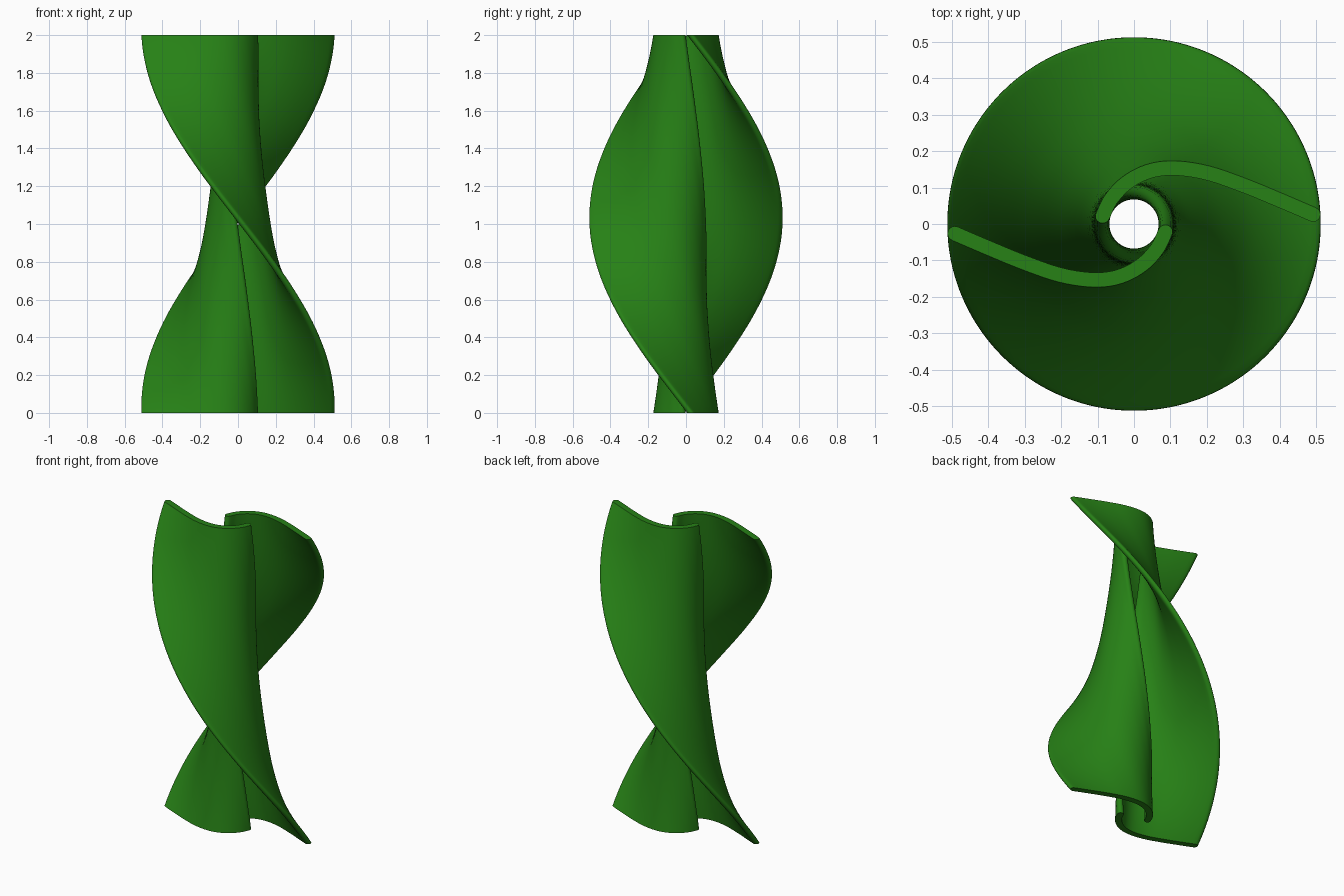
import bpy, bmesh
from math import sin, cos, pi
from mathutils import Vector

if "Cube" in bpy.data.objects:
    bpy.data.objects.remove(bpy.data.objects["Cube"])

HEIGHT, LAYERS, HALF = 2.0, 120, 0.02

green = bpy.data.materials.new("green")
green.diffuse_color = (0.02, 0.22, 0.008, 1)
green.use_nodes = True
green.node_tree.nodes["Principled BSDF"].inputs["Base Color"].default_value = green.diffuse_color

# Centreline of one blade at the top, from the inner lip to the outer tip
KEYS = [Vector(p) for p in [(-0.086, 0.022), (-0.063, 0.068), (-0.02, 0.113), (0.04, 0.144),
                            (0.11, 0.153), (0.2, 0.14), (0.3, 0.106), (0.4, 0.065), (0.491, 0.026)]]


def smooth_path(keys, steps=5):
    """Catmull-Rom curve through the keys."""
    k = [2 * keys[0] - keys[1]] + keys + [2 * keys[-1] - keys[-2]]
    out = []
    for a, b, c, d in zip(k, k[1:], k[2:], k[3:]):
        for i in range(steps):
            t = i / steps
            out.append(0.5 * (2 * b + (c - a) * t + (2 * a - 5 * b + 4 * c - d) * t**2
                              + (3 * b - a - 3 * c + d) * t**3))
    return out + [keys[-1]]


def blade_section():
    """Closed outline: constant thickness with rounded ends."""
    path = smooth_path(KEYS)
    n = len(path)
    tangents = [(path[min(i + 1, n - 1)] - path[max(i - 1, 0)]).normalized() for i in range(n)]
    normals = [Vector((-t.y, t.x)) for t in tangents]

    def cap(i, side):
        return [path[i] + HALF * side * (normals[i] * cos(a) + tangents[i] * sin(a))
                for a in (pi * j / 8 for j in range(1, 8))]

    left = [p + m * HALF for p, m in zip(path, normals)]
    right = [p - m * HALF for p, m in zip(path, normals)]
    return left + cap(n - 1, 1) + right[::-1] + cap(0, -1)


def make_blade(name, start):
    """Sweep the section up the axis through half a turn."""
    bm = bmesh.new()
    section = blade_section()
    rings = []
    for k in range(LAYERS + 1):
        z = HEIGHT * k / LAYERS
        a = start + pi * (1 - k / LAYERS)
        c, s = cos(a), sin(a)
        rings.append([bm.verts.new((p.x * c - p.y * s, p.x * s + p.y * c, z)) for p in section])
    n = len(section)
    for low, high in zip(rings, rings[1:]):
        for i in range(n):
            j = (i + 1) % n
            bm.faces.new((low[i], low[j], high[j], high[i]))
    bm.faces.new(rings[0])
    bm.faces.new(rings[-1])
    bmesh.ops.recalc_face_normals(bm, faces=bm.faces)
    mesh = bpy.data.meshes.new(name)
    bm.to_mesh(mesh)
    bm.free()
    mesh.materials.append(green)
    obj = bpy.data.objects.new(name, mesh)
    bpy.context.collection.objects.link(obj)
    bpy.ops.object.select_all(action='DESELECT')
    obj.select_set(True)
    bpy.context.view_layer.objects.active = obj
    bpy.ops.object.shade_smooth_by_angle(angle=pi / 6)


# Two opposite twisted blades
make_blade("blade_a", 0)
make_blade("blade_b", pi)
